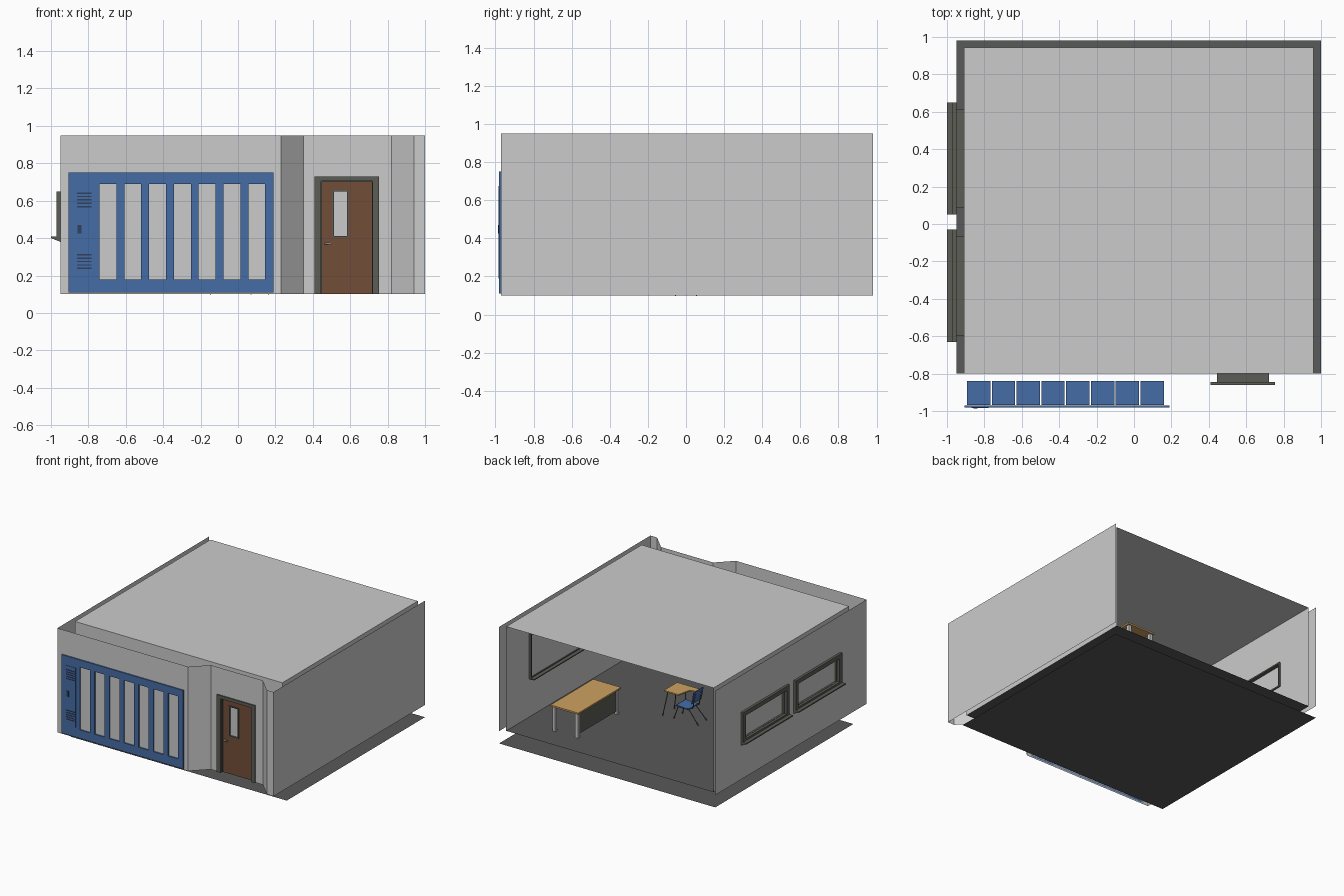
import bpy, bmesh
from mathutils import Vector

if "Cube" in bpy.data.objects:
    bpy.data.objects.remove(bpy.data.objects["Cube"])


def material(name, color):
    m = bpy.data.materials.new(name)
    m.diffuse_color = (*color, 1)
    m.use_nodes = True
    m.node_tree.nodes["Principled BSDF"].inputs["Base Color"].default_value = m.diffuse_color
    return m


DARK = material("dark_floor", (0.10, 0.10, 0.10))
TRIM = material("dark_trim", (0.11, 0.11, 0.095))
BLUE = material("blue", (0.06, 0.15, 0.38))
BROWN = material("door_brown", (0.17, 0.075, 0.04))
WOOD = material("light_wood", (0.62, 0.36, 0.12))
BLACK = material("vent_dark", (0.03, 0.05, 0.10))


def finish(name, bm, mat=None, normals=True):
    if normals:
        bmesh.ops.recalc_face_normals(bm, faces=bm.faces)
    me = bpy.data.meshes.new(name)
    bm.to_mesh(me)
    bm.free()
    ob = bpy.data.objects.new(name, me)
    bpy.context.collection.objects.link(ob)
    if mat:
        me.materials.append(mat)
    return ob


def boxes(name, items, mat=None):
    """One object made of boxes given as (x0, x1, y0, y1, z0, z1)."""
    bm = bmesh.new()
    for x0, x1, y0, y1, z0, z1 in items:
        vs = bmesh.ops.create_cube(bm, size=1)["verts"]
        for v in vs:
            v.co = ((x0 + x1) / 2 + v.co.x * (x1 - x0),
                    (y0 + y1) / 2 + v.co.y * (y1 - y0),
                    (z0 + z1) / 2 + v.co.z * (z1 - z0))
    return finish(name, bm, mat)


def sheet(name, path, zs, holes=(), mat=None):
    """Thin upright wall along an xy path, cut at heights zs; holes are (segment, row)."""
    bm = bmesh.new()
    grid = [[bm.verts.new((x, y, z)) for z in zs] for x, y in path]
    for i in range(len(path) - 1):
        for j in range(len(zs) - 1):
            if (i, j) not in holes:
                bm.faces.new((grid[i][j], grid[i + 1][j], grid[i + 1][j + 1], grid[i][j + 1]))
    return finish(name, bm, mat, False)


def prism(name, pts, vec, mat=None):
    """Polygon of 3D points extruded along a vector."""
    bm = bmesh.new()
    f = bm.faces.new([bm.verts.new(p) for p in pts])
    ex = bmesh.ops.extrude_face_region(bm, geom=[f])["geom"]
    bmesh.ops.translate(bm, vec=Vector(vec), verts=[v for v in ex if isinstance(v, bmesh.types.BMVert)])
    return finish(name, bm, mat)


def flat(name, x0, x1, y0, y1, z, mat=None):
    bm = bmesh.new()
    bm.faces.new([bm.verts.new(p) for p in ((x0, y0, z), (x1, y0, z), (x1, y1, z), (x0, y1, z))])
    return finish(name, bm, mat, False)


def ring_x(x0, x1, y0, y1, z0, z1, w):
    """Four bars of a rectangular frame lying in a plane facing x."""
    return [(x0, x1, y0, y0 + w, z0, z1), (x0, x1, y1 - w, y1, z0, z1),
            (x0, x1, y0 + w, y1 - w, z0, z0 + w), (x0, x1, y0 + w, y1 - w, z1 - w, z1)]


def tube(name, paths, r, mat=None):
    cu = bpy.data.curves.new(name, "CURVE")
    cu.dimensions = "3D"
    cu.bevel_depth = r
    cu.bevel_resolution = 1
    cu.use_fill_caps = True
    for pts in paths:
        sp = cu.splines.new("POLY")
        sp.points.add(len(pts) - 1)
        for p, co in zip(sp.points, pts):
            p.co = (*co, 1)
    ob = bpy.data.objects.new(name, cu)
    bpy.context.collection.objects.link(ob)
    if mat:
        cu.materials.append(mat)


# Floors and ceiling
flat("base_floor", -0.95, 1.0, -0.80, 0.98, 0, DARK)
flat("room_floor", -0.91, 0.96, -0.80, 0.945, 0.10, DARK)
flat("ceiling", -0.91, 0.96, -0.80, 0.945, 0.95)

# Outer walls: recessed front with doorway, plain right, left with two window openings
sheet("outer_front_wall", [(-0.95, -0.97), (0.23, -0.97), (0.35, -0.85), (0.445, -0.85), (0.72, -0.85),
                           (0.82, -0.85), (0.94, -0.97), (1.0, -0.97)], [0.10, 0.705, 0.95], {(3, 0)})
sheet("outer_right_wall", [(1, -0.97), (1, 0.98)], [0.10, 0.95])
WIN_Y = [0.61, 0.09, -0.07, -0.59]
WIN_Z = [0.10, 0.42, 0.62, 0.95]
sheet("outer_left_wall", [(-0.95, y) for y in [0.98] + WIN_Y + [-0.97]], WIN_Z, {(1, 1), (3, 1)})

# Inner walls
sheet("inner_left_wall", [(-0.91, y) for y in [0.945] + WIN_Y + [-0.80]], WIN_Z, {(1, 1), (3, 1)})
sheet("inner_right_wall", [(0.96, -0.80), (0.96, 0.945)], [0.10, 0.95])
sheet("inner_front_wall", [(-0.91, -0.80), (0.445, -0.80), (0.72, -0.80), (0.96, -0.80)],
      [0.10, 0.705, 0.95], {(1, 0)})

# Windows with casing, lining, sloped sill and pane
for tag, y0 in (("back", 0.05), ("front", -0.63)):
    y1 = y0 + 0.60
    boxes(tag + "_window_frame",
          ring_x(-0.97, -0.95, y0, y1, 0.39, 0.65, 0.035)
          + ring_x(-0.95, -0.90, y0 + 0.035, y1 - 0.035, 0.415, 0.625, 0.012), TRIM)
    prism(tag + "_window_sill", [(-1.0, y0, 0.41), (-1.0, y0, 0.40), (-0.95, y0, 0.38), (-0.95, y0, 0.41)],
          (0, y1 - y0, 0), TRIM)
    boxes(tag + "_window_pane", [(-0.935, -0.93, y0 + 0.04, y1 - 0.04, 0.42, 0.62)])

# Door: casing, jamb, slab around a glass slot, handle
boxes("door_frame", [(0.41, 0.445, -0.86, -0.845, 0.10, 0.73), (0.72, 0.755, -0.86, -0.845, 0.10, 0.73),
                     (0.445, 0.72, -0.86, -0.845, 0.705, 0.73),
                     (0.443, 0.449, -0.845, -0.80, 0.10, 0.705), (0.716, 0.722, -0.845, -0.80, 0.10, 0.705),
                     (0.449, 0.716, -0.845, -0.80, 0.699, 0.705)], TRIM)
boxes("door_slab", [(0.449, 0.505, -0.835, -0.81, 0.10, 0.70), (0.59, 0.716, -0.835, -0.81, 0.10, 0.70),
                    (0.505, 0.59, -0.835, -0.81, 0.10, 0.405), (0.505, 0.59, -0.835, -0.81, 0.655, 0.70)], BROWN)
boxes("door_window_trim", [(0.503, 0.512, -0.84, -0.805, 0.405, 0.655), (0.583, 0.592, -0.84, -0.805, 0.405, 0.655),
                           (0.512, 0.583, -0.84, -0.805, 0.403, 0.412),
                           (0.512, 0.583, -0.84, -0.805, 0.648, 0.657)], TRIM)
boxes("door_glass", [(0.51, 0.585, -0.825, -0.82, 0.41, 0.65)])
tube("door_handle", [[(0.468, -0.81 + s * 0.0 - 0.025, 0.37), (0.468, -0.855, 0.37), (0.50, -0.855, 0.37)]
                     for s in (0,)], 0.006)
tube("inside_door_handle", [[(0.468, -0.81, 0.37), (0.468, -0.79, 0.37), (0.50, -0.79, 0.37)]], 0.006)

# Locker bank: front frame with seven open slots, eight bodies set into the wall
PITCH = 0.1325
slots = [-0.74 + PITCH * i for i in range(7)]
edges = [-0.905] + [x for s in slots for x in (s, s + 0.09)] + [0.19]
panel = [(-0.905, 0.19, -0.98, -0.97, 0.11, 0.18), (-0.905, 0.19, -0.98, -0.97, 0.69, 0.75)]
panel += [(edges[i], edges[i + 1], -0.98, -0.97, 0.18, 0.69) for i in range(0, len(edges), 2)]
boxes("locker_front_frame", panel, BLUE)
boxes("locker_bodies", [(-0.893 + PITCH * i, -0.768 + PITCH * i, -0.968, -0.84, 0.17, 0.70) for i in range(8)], BLUE)
boxes("locker_door", [(-0.868, -0.777, -0.983, -0.98, 0.19, 0.675)], BLUE)
boxes("locker_vents", [(-0.862, -0.782, -0.985, -0.982, z0 + 0.018 * k, z0 + 0.018 * k + 0.007)
                       for z0 in (0.235, 0.565) for k in range(5)], BLACK)
boxes("locker_latch", [(-0.858, -0.838, -0.986, -0.982, 0.425, 0.47)], BLACK)

# Whiteboard on the inner right wall
boxes("whiteboard_frame", ring_x(0.945, 0.96, -0.60, 0.65, 0.41, 0.78, 0.015)
      + [(0.915, 0.945, -0.60, 0.65, 0.41, 0.418)], TRIM)
boxes("whiteboard", [(0.952, 0.958, -0.585, 0.635, 0.425, 0.765)])

# Teacher's desk
boxes("desk_top", [(0.44, 0.69, 0.21, 0.76, 0.30, 0.313)], WOOD)
boxes("desk_legs", [(x, x + 0.025, y, y + 0.025, 0.10, 0.30) for x in (0.45, 0.655) for y in (0.22, 0.725)])
boxes("desk_front_panel", [(0.458, 0.466, 0.245, 0.725, 0.125, 0.30)], TRIM)

# Student desk with attached chair
prism("student_desk_top", [(0.15, 0.07, 0.303), (0.02, 0.07, 0.303), (-0.005, -0.04, 0.303),
                           (-0.07, -0.06, 0.303), (-0.07, -0.10, 0.303), (0.15, -0.10, 0.303)], (0, 0, 0.01), WOOD)
for name, prof in (("chair_seat", [(0.06, 0.20), (0.045, 0.21), (-0.04, 0.205), (-0.075, 0.212)]),
                   ("chair_back", [(-0.088, 0.26), (-0.098, 0.30), (-0.108, 0.36)])):
    pts = [(x, -0.06, z) for x, z in prof]
    off = (0, 0.008) if name == "chair_seat" else (-0.008, 0)
    pts += [(x + off[0], -0.06, z + off[1]) for x, z in reversed(prof)]
    prism(name, pts, (0, 0.12, 0), BLUE)
legs = []
for s in (1, -1):
    legs.append([(-0.15, 0.055 * s, 0.10), (-0.06, 0.045 * s, 0.20), (0.04, 0.045 * s, 0.20), (0.07, 0.055 * s, 0.10)])
    legs.append([(-0.05, 0.04 * s, 0.20), (-0.09, 0.04 * s, 0.22), (-0.112, 0.04 * s, 0.34)])
    legs.append([(0.165, 0.075 * s - 0.01, 0.10), (0.13, 0.055 * s - 0.01, 0.30)])
legs.append([(0.03, -0.05, 0.20), (0.06, -0.08, 0.22), (0.06, -0.08, 0.30)])
tube("student_desk_legs", legs, 0.004, TRIM)
